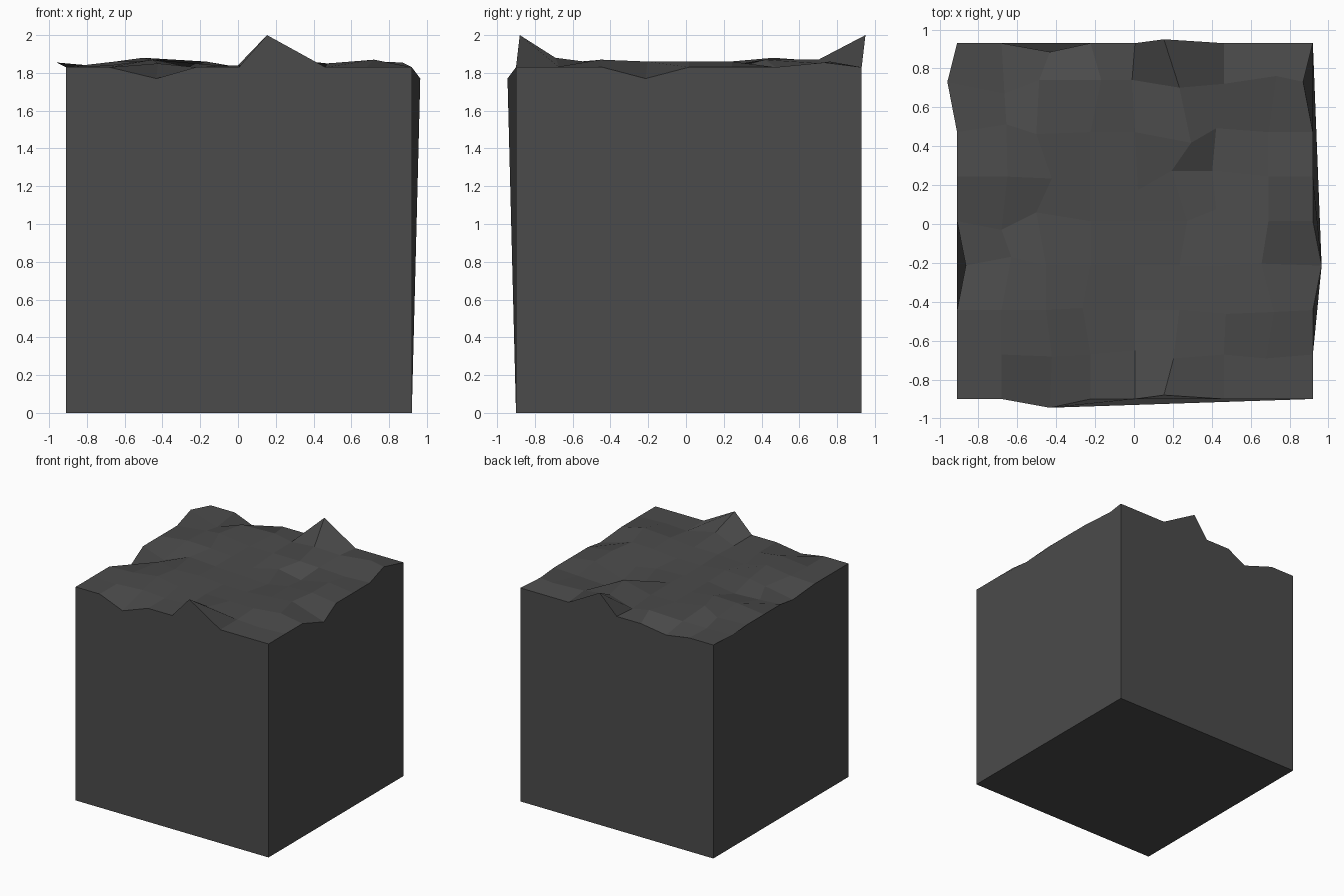
import bpy, bmesh

if "Cube" in bpy.data.objects:
    bpy.data.objects.remove(bpy.data.objects["Cube"])

N = 8                       # cells per side of the rough top
STEP = 1.83 / N
X0, Y0, TOP = -0.91, -0.90, 1.83

# Relief of the top in hundredths; it repeats so opposite edges match
RELIEF = [
    [0, 0, -6, 0, 0, 17, 0, 0],
    [0, 0, 2, 0, 0, 5, 0, 0],
    [0, 1, 4, 0, 1, 1, 2, 4],
    [-6, 1, 1, 2, 0, 0, 2, 3],
    [0, -4, 0, 1, 0, -1, -1, 3],
    [0, 3, 3, 1, 0, 0, -4, 3],
    [0, 1, 5, 1, 1, 4, -1, -1],
    [2.5, -2, 2, 3, 0, 4, 2, 3],
]

# Sideways shift of the displaced points, in hundredths
SHIFT = {
    (2, 0): (2, -4.5), (5, 0): (-8, 2), (0, 3): (4.5, 0), (0, 7): (-5, 3),
    (2, 1): (3, -1), (4, 1): (0, 2), (5, 1): (-3, -2), (7, 1): (-1, -2),
    (3, 2): (-4, 1), (6, 2): (1, -2), (7, 2): (3, -1),
    (1, 3): (5, 4.5), (7, 3): (-3.5, 1),
    (1, 4): (0, -4.5), (2, 4): (-5, 4.5), (5, 4): (4, 0), (6, 4): (-4, 6),
    (1, 5): (3, 0), (2, 5): (3, -1), (4, 5): (1.5, -7), (5, 5): (-4, 3), (6, 5): (-6, 3),
    (1, 6): (2.5, 4), (2, 6): (-5, -1), (5, 6): (6, -5.5), (6, 6): (-4, 2),
    (1, 7): (1.5, -3), (2, 7): (-3.5, 4), (3, 7): (5.5, 4), (4, 7): (-1.5, 4),
    (6, 7): (0, 2), (7, 7): (4, 6),
}


def top_point(i, j):
    """Point of the rough top, wrapping round at the far edges."""
    key = (i % N, j % N)
    dx, dy = SHIFT.get(key, (0, 0))
    return (X0 + i * STEP + dx / 100,
            Y0 + j * STEP + dy / 100,
            TOP + RELIEF[key[1]][key[0]] / 100)


bm = bmesh.new()

# Rough top
grid = [[bm.verts.new(top_point(i, j)) for i in range(N + 1)] for j in range(N + 1)]
for j in range(N):
    for i in range(N):
        bm.faces.new((grid[j][i], grid[j][i + 1], grid[j + 1][i + 1], grid[j + 1][i]))

# Base and four walls, each wall one face up to the ragged edge
corners = [bm.verts.new((X0 + a * N * STEP, Y0 + b * N * STEP, 0))
           for a, b in ((0, 0), (1, 0), (1, 1), (0, 1))]
bm.faces.new(corners[::-1])
rims = [grid[0],
        [row[N] for row in grid],
        grid[N][::-1],
        [row[0] for row in reversed(grid)]]
for k, rim in enumerate(rims):
    bm.faces.new([corners[k], corners[(k + 1) % 4]] + rim[::-1])
bm.normal_update()

mesh = bpy.data.meshes.new("rock_block")
bm.to_mesh(mesh)
bm.free()

# Dark stone
stone = bpy.data.materials.new("dark grey stone")
stone.diffuse_color = (0.07, 0.07, 0.07, 1)
stone.use_nodes = True
stone.node_tree.nodes["Principled BSDF"].inputs["Base Color"].default_value = stone.diffuse_color
mesh.materials.append(stone)

block = bpy.data.objects.new("rock_block", mesh)
bpy.context.collection.objects.link(block)
